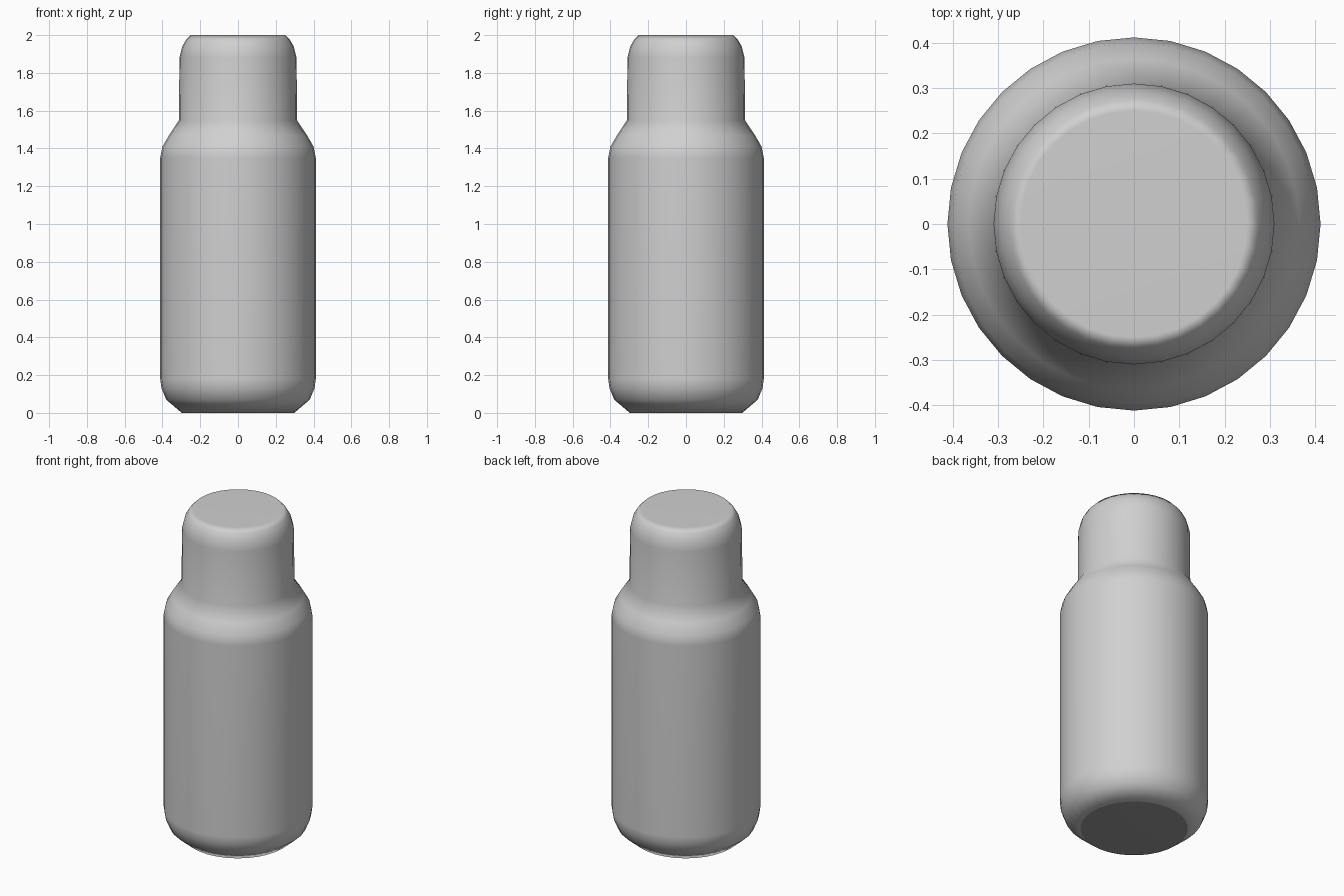
import bpy
import bmesh
from math import cos, sin, tau

cube = bpy.data.objects.get("Cube")
if cube:
    bpy.data.objects.remove(cube, do_unlink=True)

SIDES = 32


def make_material(name, value):
    """Flat neutral colour, for both viewport and render."""
    material = bpy.data.materials.new(name)
    material.use_nodes = True
    colour = (value, value, value, 1)
    material.diffuse_color = colour
    material.node_tree.nodes["Principled BSDF"].inputs["Base Color"].default_value = colour
    return material


light_grey = make_material("light_grey", 0.63)
dark_grey = make_material("dark_grey", 0.32)

# Radius and height: rounded base, straight body, sloped shoulder, rounded cap
base = [(0.298, 0.0), (0.38, 0.07), (0.405, 0.13), (0.412, 0.18)]
shoulder = [(0.412, 1.35), (0.40, 1.41), (0.365, 1.47), (0.313, 1.548)]
cap = [(0.31, 1.88), (0.295, 1.94), (0.275, 1.975), (0.25, 2.0)]


def lathe(name, profile, side_material, foot_material):
    """Spin a profile round z, closing both ends with flat discs."""
    bm = bmesh.new()
    rings = [[bm.verts.new((r * cos(tau * i / SIDES), r * sin(tau * i / SIDES), z))
              for i in range(SIDES)] for r, z in profile]
    for low, high in zip(rings, rings[1:]):
        for i in range(SIDES):
            j = (i + 1) % SIDES
            bm.faces.new((low[i], low[j], high[j], high[i]))
    foot = bm.faces.new(rings[0][::-1])
    bm.faces.new(rings[-1])
    for face in bm.faces:
        face.smooth = True
    # Darker underside
    foot.material_index = 1
    mesh = bpy.data.meshes.new(name)
    bm.to_mesh(mesh)
    bm.free()
    mesh.materials.append(side_material)
    mesh.materials.append(foot_material)
    obj = bpy.data.objects.new(name, mesh)
    bpy.context.collection.objects.link(obj)
    return obj


bottle = lathe("bottle", base + shoulder + cap, light_grey, dark_grey)

# Keep the large flat discs evenly shaded
bottle.modifiers.new("even_shading", 'WEIGHTED_NORMAL')
